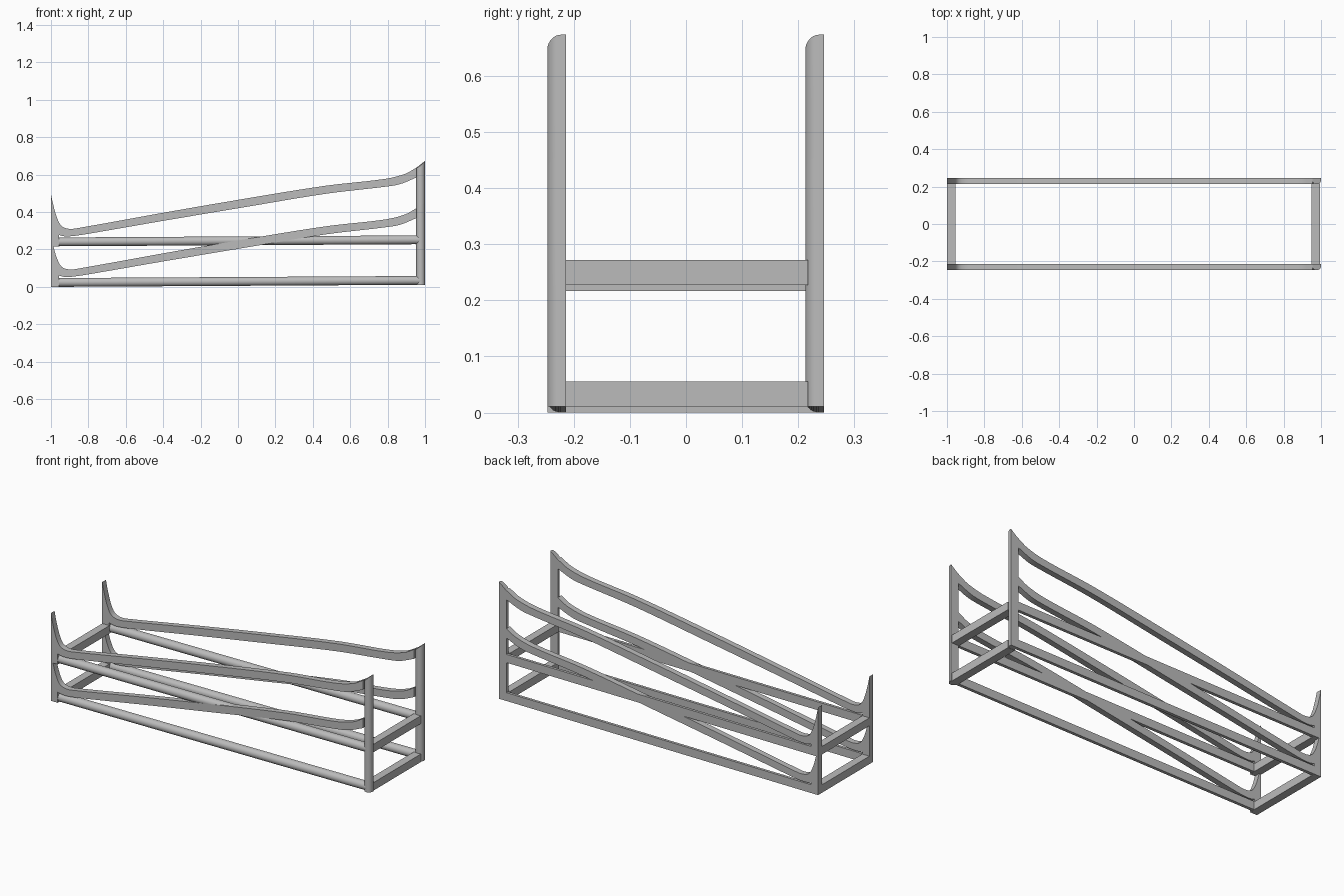
import bpy, bmesh, math
from mathutils import Vector

cube = bpy.data.objects.get("Cube")
if cube:
    bpy.data.objects.remove(cube)

grey = bpy.data.materials.new("metal grey")
grey.use_nodes = True
colour = (0.5, 0.5, 0.5, 1)
grey.diffuse_color = colour
grey.node_tree.nodes["Principled BSDF"].inputs["Base Color"].default_value = colour

TIER = 0.217      # height step between the two tiers
FRONT, BACK = -0.0165, 0.0165   # frame thickness around its own centre
RADIUS = 0.0235


def finish(name, bm, smooth=True):
    bmesh.ops.recalc_face_normals(bm, faces=bm.faces)
    mesh = bpy.data.meshes.new(name)
    bm.to_mesh(mesh)
    bm.free()
    mesh.materials.append(grey)
    ob = bpy.data.objects.new(name, mesh)
    bpy.context.collection.objects.link(ob)
    if smooth:
        bpy.ops.object.select_all(action="DESELECT")
        ob.select_set(True)
        bpy.context.view_layer.objects.active = ob
        bpy.ops.object.shade_smooth_by_angle(angle=math.radians(35))
    return ob


def loft(name, ring_a, ring_b, smooth=True):
    """Closed solid between two matching rings."""
    bm = bmesh.new()
    a = [bm.verts.new(p) for p in ring_a]
    b = [bm.verts.new(p) for p in ring_b]
    bm.faces.new(a)
    bm.faces.new(b)
    for i in range(len(a)):
        j = (i + 1) % len(a)
        bm.faces.new((a[i], a[j], b[j], b[i]))
    return finish(name, bm, smooth)


def spline(points, steps=6):
    """Smooth curve through the points."""
    p = [Vector(q) for q in points]
    p = [p[0] * 2 - p[1]] + p + [p[-1] * 2 - p[-2]]
    out = []
    for i in range(1, len(p) - 2):
        span = (p[i + 1] - p[i]).length
        m0 = (p[i + 1] - p[i - 1]) * span / ((p[i + 1] - p[i]).length + (p[i] - p[i - 1]).length)
        m1 = (p[i + 2] - p[i]) * span / ((p[i + 2] - p[i + 1]).length + span)
        for s in range(steps):
            t = s / steps
            out.append(p[i] * (2*t**3 - 3*t**2 + 1) + m0 * (t**3 - 2*t**2 + t)
                       + p[i + 1] * (3*t**2 - 2*t**3) + m1 * (t**3 - t**2))
    return out + [p[-2]]


def d_section(segments=16):
    """Half-round section (across, depth), flat at the back."""
    pts = [(-RADIUS, BACK)]
    for i in range(segments + 1):
        a = math.pi * i / segments
        pts.append((-RADIUS * math.cos(a), FRONT + RADIUS * (1 - math.sin(a))))
    return pts + [(RADIUS, BACK)]


upper_edge = spline([(-1, .497), (-.988, .44), (-.968, .37), (-.942, .324), (-.9, .31),
                     (-.84, .317), (-.4, .396), (0, .465), (.465, .54), (.785, .577),
                     (.893, .604), (.955, .638)])
lower_edge = spline([(-.957, .277), (-.925, .27), (-.87, .273), (-.74, .294), (-.4, .353),
                     (0, .42), (.465, .497), (.785, .535), (.866, .549), (.955, .585)])
section = d_section()


def side_tier(side, y, z):
    # swept rail with its flared end post
    outline = [(p.x, p.y - TIER) for p in upper_edge]
    outline += [(p.x, p.y - TIER) for p in reversed(lower_edge)]
    outline += [(-.957, 0), (-1, 0)]
    loft(side + "_swept_rail",
         [(px, y + FRONT, z + pz) for px, pz in outline],
         [(px, y + BACK, z + pz) for px, pz in outline])
    # half-round straight rail, rising slightly
    loft(side + "_straight_rail",
         [(-.965, y + d, z + RADIUS + u) for u, d in section],
         [(.975, y + d, z + RADIUS + .011 + u) for u, d in section])
    # half-round tall post with a sloped top
    cx = 1 - RADIUS
    loft(side + "_tall_post",
         [(cx + u, y + d, z + .011) for u, d in section],
         [(cx + u, y + d, z + .649 + .8 * u + 10 * u * u - TIER) for u, d in section])


def cross_bar(name, x, z):
    ring = [(x, z), (x + .045, z), (x + .045, z + .045), (x, z + .045)]
    loft(name, [(a, -.22, b) for a, b in ring], [(a, .217, b) for a, b in ring], False)


for level, z in (("lower", 0), ("upper", TIER)):
    side_tier("front_" + level, -.2305, z)
    side_tier("back_" + level, .2295, z)
    cross_bar(level + "_low_end_bar", -1, z)
    cross_bar(level + "_high_end_bar", .95, z + .01)
